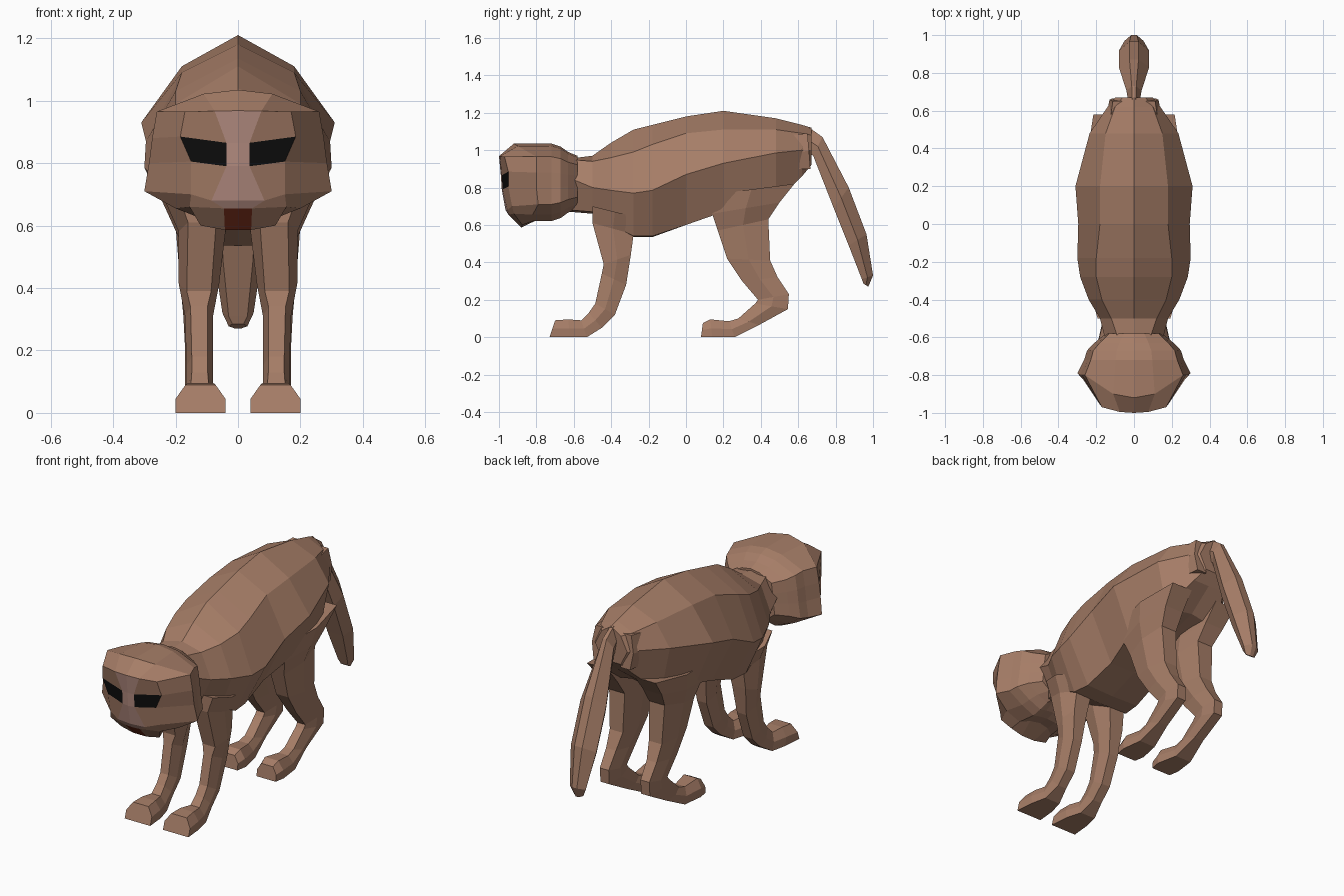
import bpy
import bmesh
from mathutils import Vector

cube = bpy.data.objects.get("Cube")
if cube:
    bpy.data.objects.remove(cube, do_unlink=True)


def make_material(name, color):
    material = bpy.data.materials.new(name)
    material.use_nodes = True
    material.diffuse_color = (*color, 1)
    shader = material.node_tree.nodes["Principled BSDF"]
    shader.inputs["Base Color"].default_value = (*color, 1)
    shader.inputs["Roughness"].default_value = 0.9
    return material


FUR, SKIN, EYE, MOUTH = range(4)
MATERIALS = [
    make_material("brown_fur", (0.38, 0.205, 0.135)),
    make_material("pink_skin", (0.46, 0.265, 0.22)),
    make_material("black_eye", (0.004, 0.004, 0.004)),
    make_material("red_mouth", (0.2, 0.03, 0.012)),
]


def loft(bm, rings, closed=True, cap_start=True, cap_end=True):
    """Skin a sequence of rings that all have the same point count."""
    loops = [[bm.verts.new(p) for p in ring] for ring in rings]
    count = len(loops[0])
    for a, b in zip(loops, loops[1:]):
        for i in range(count if closed else count - 1):
            j = (i + 1) % count
            bm.faces.new((a[i], a[j], b[j], b[i]))
    if cap_start:
        bm.faces.new(loops[0])
    if cap_end:
        bm.faces.new(loops[-1])


def finish(name, bm, mirror=False):
    """Turn the mesh into an object, optionally doubling it across x = 0."""
    if mirror:
        geometry = bm.verts[:] + bm.edges[:] + bm.faces[:]
        bmesh.ops.mirror(bm, geom=geometry, axis='X', merge_dist=0.0005)
    bmesh.ops.remove_doubles(bm, verts=bm.verts[:], dist=0.0005)
    bmesh.ops.recalc_face_normals(bm, faces=bm.faces[:])
    mesh = bpy.data.meshes.new(name)
    bm.to_mesh(mesh)
    bm.free()
    for material in MATERIALS:
        mesh.materials.append(material)
    obj = bpy.data.objects.new(name, mesh)
    bpy.context.collection.objects.link(obj)
    return obj


def limb_ring(front, back, inner, outer, front_taper, back_taper):
    """Six-sided section between a front and a back point, both (y, z)."""
    mid_x, half = (inner + outer) / 2, (outer - inner) / 2
    front, back = Vector((0, *front)), Vector((0, *back))
    middle = (front + back) / 2

    def across(point, offset):
        return point + Vector((mid_x + offset, 0, 0))

    return [
        across(front, -half * front_taper), across(front, half * front_taper),
        across(middle, half),
        across(back, half * back_taper), across(back, -half * back_taper),
        across(middle, -half),
    ]


def limb(name, sections, side=1, front_taper=0.6, back_taper=0.65, foot_rings=0):
    """Loft a limb; the last foot_rings sections get a full-width flat sole."""
    bm = bmesh.new()
    rings = []
    for i, (front, back, inner, outer) in enumerate(sections):
        is_foot = i >= len(sections) - foot_rings
        ring = limb_ring(front, back, inner, outer, front_taper,
                         1.0 if is_foot else back_taper)
        rings.append([(p.x * side, p.y, p.z) for p in ring])
    loft(bm, rings)
    return finish(name, bm)


# Body: y, top z, upper flank (x, z), widest flank (x, z), belly edge (x, z), belly z
body_sections = [
    (-.62, .955, (.08, .95), (.15, .85), (.08, .68), .67),
    (-.5, .97, (.12, .94), (.18, .80), (.12, .67), .66),
    (-.4, 1.04, (.17, .96), (.24, .785), (.17, .6), .59),
    (-.28, 1.11, (.2, .99), (.285, .77), (.18, .54), .535),
    (-.18, 1.135, (.2, 1.03), (.3, .785), (.17, .54), .535),
    (0, 1.18, (.18, 1.09), (.295, .87), (.16, .6), .6),
    (.2, 1.21, (.18, 1.11), (.31, .93), (.2, .67), .68),
    (.48, 1.17, (.15, 1.11), (.235, .985), (.18, .72), .75),
    (.62, 1.135, (.1, 1.09), (.14, 1), (.1, .86), .86),
    (.67, 1.12, (.06, 1.08), (.1, 1), (.06, .92), .92),
]
bm = bmesh.new()
loft(bm, [[(0, y, top), (up[0], y, up[1]), (wide[0], y, wide[1]),
           (low[0], y, low[1]), (0, y, bottom)]
          for y, top, up, wide, low, bottom in body_sections], closed=False)
finish("body", bm, mirror=True)

# Face: rows from brow to chin, columns from the centre outward
face_rows = [
    [(0, -1, .968), (.075, -.995, .967), (.17, -.97, .965)],
    [(0, -.99, .865), (.037, -.985, .865), (.185, -.95, .885)],
    [(0, -.985, .79), (.037, -.98, .79), (.15, -.95, .805)],
    [(0, -.965, .68), (.085, -.955, .68), (.15, -.93, .70)],
    [(0, -.95, .655), (.045, -.945, .655), (.155, -.92, .66)],
    [(0, -.88, .586), (.042, -.88, .586), (.12, -.875, .60)],
]
bm = bmesh.new()
grid = [[bm.verts.new(p) for p in row] for row in face_rows]
for r in range(len(grid) - 1):
    for c in range(2):
        face = bm.faces.new((grid[r][c], grid[r][c + 1],
                             grid[r + 1][c + 1], grid[r + 1][c]))
        if c == 0:
            face.material_index = MOUTH if r == 4 else SKIN
        elif r == 1:
            face.material_index = EYE

# Skull: from the face border out to the cheeks, then back to the neck
border = face_rows[0] + [row[2] for row in face_rows[1:]] + face_rows[-1][1::-1]
cheeks = [
    (0, -.92, 1.035), (.11, -.9, 1.022), (.26, -.8, .965), (.275, -.8, .88),
    (.285, -.8, .8), (.3, -.79, .71), (.2, -.82, .655), (.11, -.82, .62),
    (.06, -.79, .63), (0, -.78, .635),
]
skull = [border, cheeks]
for y, width, height in [(-.72, .88, 1), (-.67, .83, .92),
                         (-.63, .7, .78), (-.58, .5, .68)]:
    skull.append([(x * width, y, .83 + (z - .83) * height) for x, _, z in cheeks])
loft(bm, skull, closed=False, cap_start=False)
finish("head", bm, mirror=True)

# Limb sections: front (y, z), back (y, z), inner x, outer x
front_leg = [
    ((-.5, .7), (-.26, .64), .04, .23),
    ((-.5, .61), (-.28, .55), .04, .19),
    ((-.44, .39), (-.295, .44), .06, .19),
    ((-.45, .34), (-.32, .28), .08, .17),
    ((-.485, .18), (-.38, .12), .08, .165),
    ((-.52, .13), (-.45, .05), .08, .165),
    ((-.56, .09), (-.53, 0), .075, .17),
    ((-.63, .095), (-.62, 0), .05, .19),
    ((-.7, .09), (-.73, 0), .04, .2),
]
hind_leg = [
    ((.12, .76), (.58, .82), .05, .25),
    ((.14, .66), (.5, .72), .05, .23),
    ((.17, .57), (.44, .63), .05, .2),
    ((.22, .42), (.45, .41), .06, .185),
    ((.3, .3), (.49, .32), .08, .175),
    ((.385, .2), (.55, .23), .085, .17),
    ((.37, .18), (.545, .15), .085, .17),
    ((.28, .1), (.39, .065), .08, .17),
    ((.23, .085), (.26, 0), .075, .175),
    ((.13, .095), (.14, 0), .05, .19),
    ((.09, .075), (.08, 0), .06, .18),
]
rump_pad = [
    ((.55, 1.08), (.55, .9), .03, .15),
    ((.65, 1.09), (.665, .9), .04, .13),
]
for label, side in (("left", 1), ("right", -1)):
    limb(label + "_front_leg", front_leg, side, foot_rings=3)
    limb(label + "_hind_leg", hind_leg, side, foot_rings=3)
    limb(label + "_rump_pad", rump_pad, side)

# Tail: hangs from the rump, broad in the middle and tapered at both ends
tail_sections = [
    ((.63, 1.0), (.66, 1.12), .03),
    ((.68, .97), (.73, 1.07), .04),
    ((.79, .69), (.87, .8), .08),
    ((.87, .49), (.965, .55), .08),
    ((.94, .31), (1, .33), .05),
    ((.95, .285), (.975, .27), .03),
]
limb("tail", [(a, b, -w, w) for a, b, w in tail_sections], back_taper=0.3)
